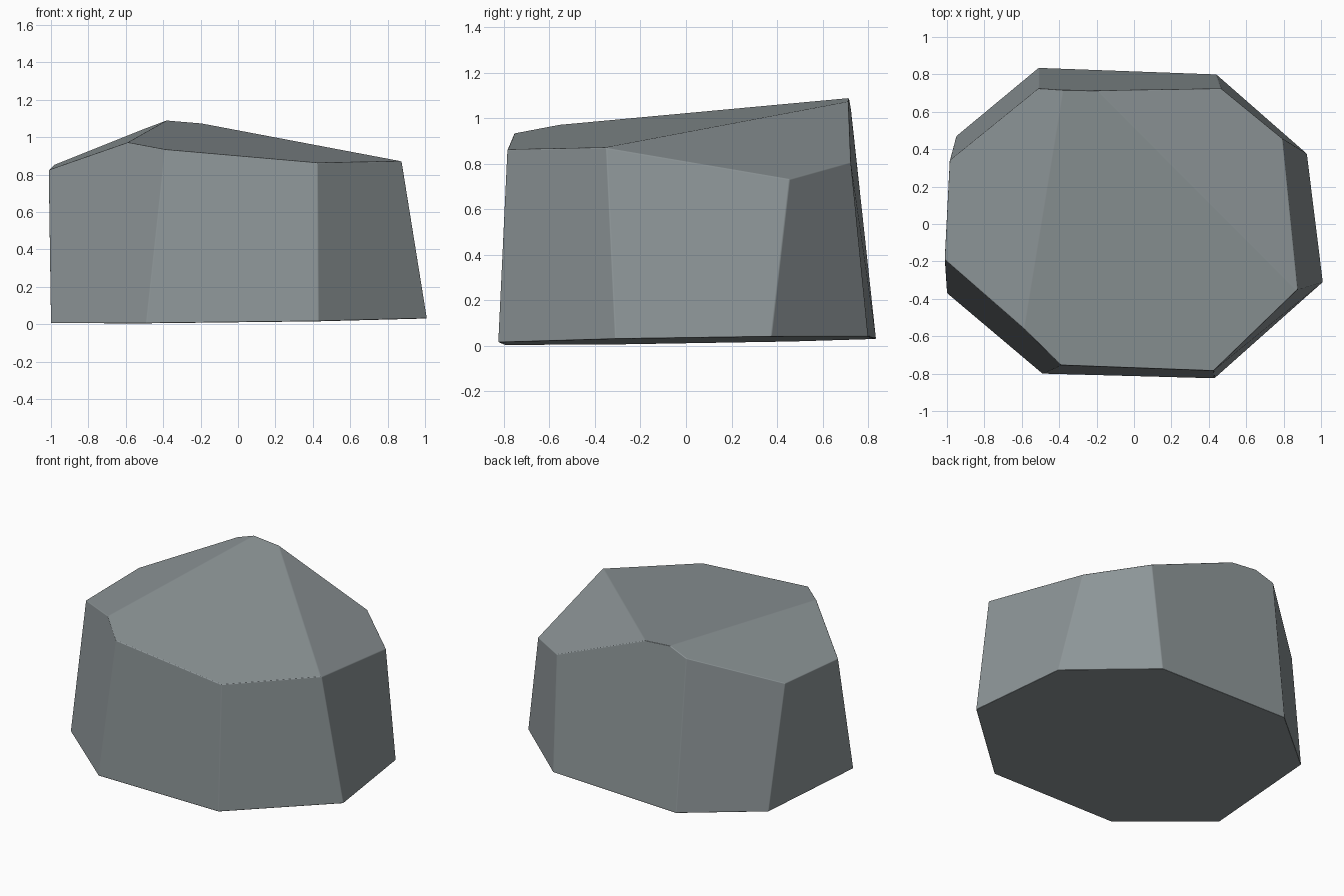
import bpy, bmesh
from mathutils import Vector

if "Cube" in bpy.data.objects:
    bpy.data.objects.remove(bpy.data.objects["Cube"])

# Outlines of the rock at its base and around its rim
base = [(-1.0, -.37), (-.49, -.80), (.43, -.825), (1.01, -.31),
        (.925, .375), (.44, .80), (-.51, .835), (-.95, .47)]
rim = [(-1.012, -.19), (-.39, -.755), (.425, -.785), (.875, -.35),
       (.795, .455), (.465, .725), (-.51, .725), (-.985, .34)]
rim_z = [.82, .93, .86, .87, .73, .80, 1.04, .85]

# Eight-sided tapered body, drawn too tall so the top can be cut off
bm = bmesh.new()
low, high = [], []
for (bx, by), (rx, ry), rz in zip(base, rim, rim_z):
    b = Vector((bx, by, .012 * (bx + .9) + .016 * (by + .8)))
    t = Vector((rx, ry, rz))
    low.append(bm.verts.new(b))
    high.append(bm.verts.new(b + (t - b) * (1.5 / rz)))
bm.faces.new(low[::-1])
bm.faces.new(high)
for i in range(8):
    j = (i + 1) % 8
    bm.faces.new((low[i], low[j], high[j], high[i]))


def chop(point, slope_x, slope_y):
    """Remove everything above a sloping plane and cap the cut."""
    bmesh.ops.bisect_plane(bm, geom=bm.verts[:] + bm.edges[:] + bm.faces[:],
                           plane_co=point, plane_no=(-slope_x, -slope_y, 1),
                           clear_outer=True)
    bmesh.ops.holes_fill(bm, edges=[e for e in bm.edges if e.is_boundary], sides=0)


# Three sloping top facets: main, left and back right
chop((-.38, .72, 1.09), -.083, .106)
chop((-.38, .72, 1.09), .375, .031)
chop((-.2, .72, 1.075), -.40, -.21)
bmesh.ops.recalc_face_normals(bm, faces=bm.faces[:])

mesh = bpy.data.meshes.new("rock")
bm.to_mesh(mesh)
bm.free()
rock = bpy.data.objects.new("rock", mesh)
bpy.context.collection.objects.link(rock)

# Softened edges
bevel = rock.modifiers.new("soft_edges", 'BEVEL')
bevel.width = .04
bevel.segments = 3
bevel.limit_method = 'ANGLE'
bevel.angle_limit = .17
bevel.harden_normals = True
for p in mesh.polygons:
    p.use_smooth = True

stone = bpy.data.materials.new("grey stone")
stone.diffuse_color = (.27, .305, .315, 1)
stone.use_nodes = True
stone.node_tree.nodes["Principled BSDF"].inputs["Base Color"].default_value = stone.diffuse_color
mesh.materials.append(stone)
